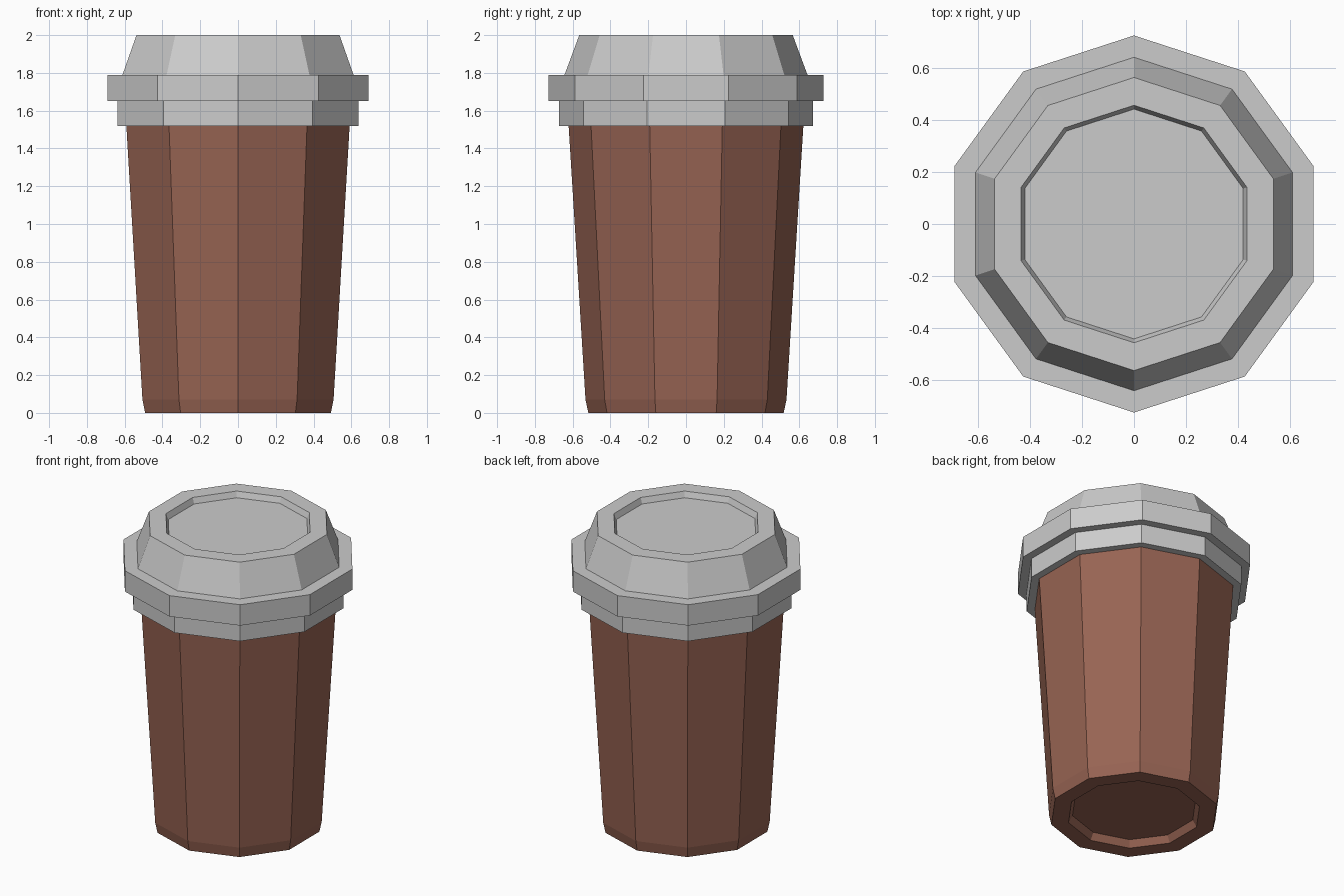
import bpy, bmesh, math

if "Cube" in bpy.data.objects:
    bpy.data.objects.remove(bpy.data.objects["Cube"])

SIDES = 10


def lathe(name, profile, color=None):
    """Revolve (radius, z) points into a closed ten-sided solid, capped at both ends."""
    bm = bmesh.new()
    rings = []
    for r, z in profile:
        angles = [math.pi / 2 + 2 * math.pi * i / SIDES for i in range(SIDES)]
        rings.append([bm.verts.new((r * math.cos(a), r * math.sin(a), z)) for a in angles])
    for low, high in zip(rings, rings[1:]):
        for i in range(SIDES):
            j = (i + 1) % SIDES
            bm.faces.new((low[i], low[j], high[j], high[i]))
    bm.faces.new(rings[0][::-1])
    bm.faces.new(rings[-1])
    bmesh.ops.recalc_face_normals(bm, faces=bm.faces)
    mesh = bpy.data.meshes.new(name)
    bm.to_mesh(mesh)
    bm.free()
    obj = bpy.data.objects.new(name, mesh)
    bpy.context.collection.objects.link(obj)
    if color:
        mat = bpy.data.materials.new(name + "_material")
        mat.diffuse_color = color
        mat.use_nodes = True
        mat.node_tree.nodes["Principled BSDF"].inputs["Base Color"].default_value = mat.diffuse_color
        mesh.materials.append(mat)
    return obj


# Tapered cup with recessed base and small bottom chamfer
lathe("cup", [(0.385, 0.045), (0.41, 0), (0.517, 0), (0.532, 0.07), (0.622, 1.53)],
      (0.31, 0.126, 0.086, 1))

# Stepped lid with sloped crown and sunken top
lathe("lid", [(0.61, 1.52), (0.672, 1.52), (0.672, 1.65), (0.727, 1.65), (0.727, 1.79),
              (0.643, 1.79), (0.565, 2.0), (0.458, 2.0), (0.443, 1.962)])
